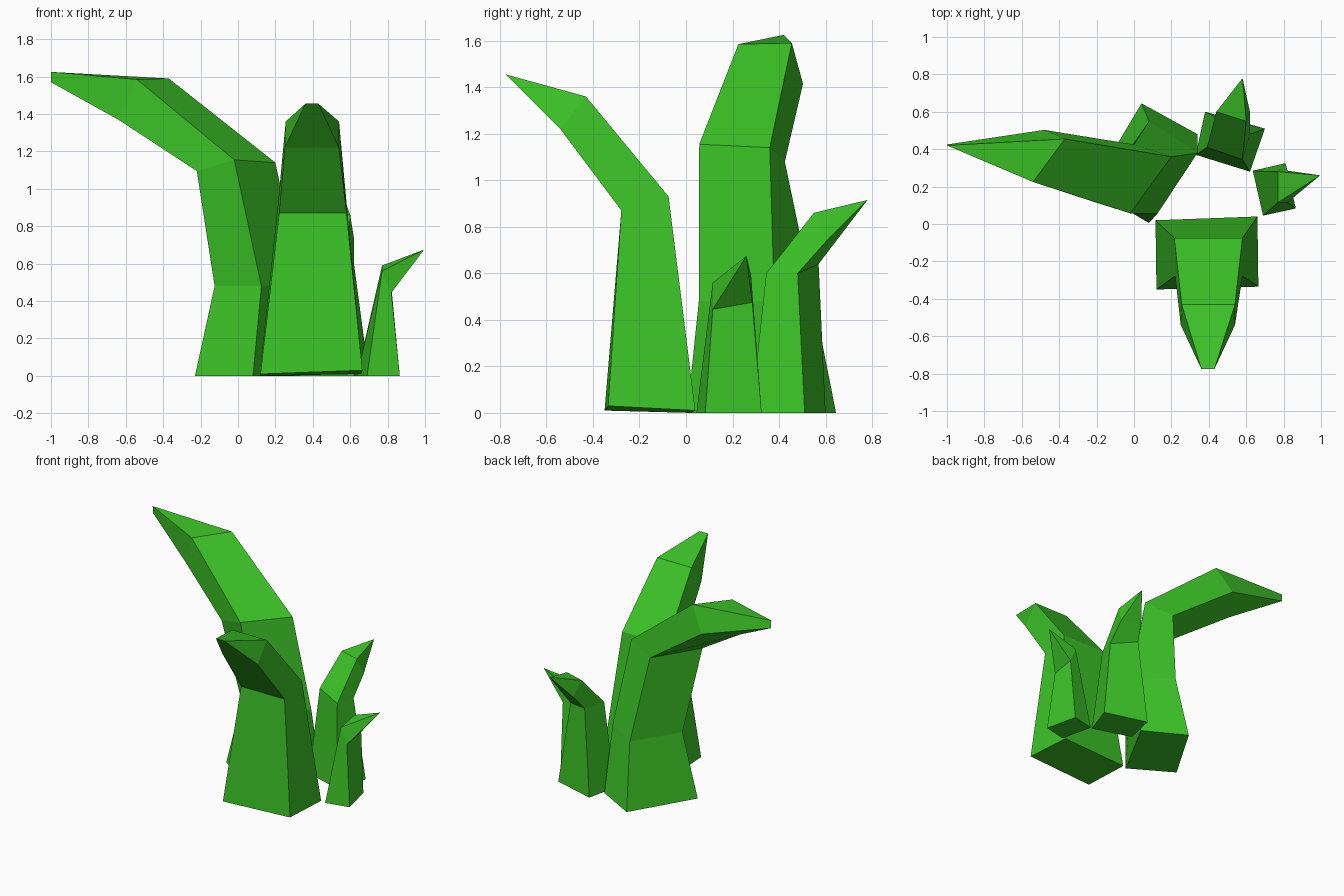
import bpy, bmesh

green = bpy.data.materials.new("leaf green")
green.diffuse_color = (0.045, 0.55, 0.02, 1)


def blade(name, sections):
    """Loft a bent blade through four-cornered sections, closed at both ends."""
    bm = bmesh.new()
    rings = [[bm.verts.new(p) for p in s] for s in sections]
    for a, b in zip(rings, rings[1:]):
        for i in range(4):
            j = (i + 1) % 4
            bm.faces.new((a[i], a[j], b[j], b[i]))
    bm.faces.new(rings[0][::-1])
    bm.faces.new(rings[-1])
    bmesh.ops.remove_doubles(bm, verts=bm.verts, dist=0.001)  # merge the points of the tip
    bmesh.ops.recalc_face_normals(bm, faces=bm.faces)
    me = bpy.data.meshes.new(name)
    bm.to_mesh(me)
    bm.free()
    me.materials.append(green)
    bpy.context.collection.objects.link(bpy.data.objects.new(name, me))


# Tallest blade, bending left (corners: front, right, back, left)
top, low = (-1.0, 0.42, 1.625), (-1.0, 0.425, 1.57)
blade("tall_blade", [
    [(0.08, 0.005, 0), (0.34, 0.48, 0), (0.04, 0.645, 0), (-0.23, 0.19, 0)],
    [(0.125, 0.055, 0.48), (0.34, 0.38, 0.48), (0.08, 0.55, 0.48), (-0.125, 0.22, 0.48)],
    [(-0.02, 0.057, 1.155), (0.2, 0.36, 1.14), (0.0, 0.425, 1.08), (-0.22, 0.12, 1.095)],
    [(-0.54, 0.225, 1.585), (-0.37, 0.455, 1.59), (-0.48, 0.503, 1.415), (-0.64, 0.28, 1.37)],
    [top, top, low, low]])

# Wide blade, bending forward (front left, front right, back right, back left)
tl, tr = (0.36, -0.775, 1.455), (0.43, -0.775, 1.455)
blade("front_blade", [
    [(0.12, -0.35, 0.01), (0.665, -0.335, 0.03), (0.66, 0.04, 0.01), (0.115, 0.02, 0.0)],
    [(0.22, -0.278, 0.87), (0.58, -0.278, 0.87), (0.58, -0.075, 0.93), (0.215, -0.075, 0.93)],
    [(0.25, -0.54, 1.22), (0.54, -0.54, 1.22), (0.54, -0.43, 1.36), (0.255, -0.43, 1.36)],
    [tl, tr, tr, tl]])

# Medium blade, bending back
tip = (0.58, 0.78, 0.915)
blade("back_blade", [
    [(0.33, 0.37, 0), (0.62, 0.28, 0), (0.7, 0.51, 0), (0.38, 0.6, 0)],
    [(0.39, 0.41, 0.64), (0.58, 0.345, 0.6), (0.62, 0.48, 0.6), (0.44, 0.57, 0.64)],
    [(0.44, 0.6, 0.86), (0.6, 0.55, 0.86), (0.62, 0.6, 0.735), (0.48, 0.65, 0.745)],
    [tip] * 4])

# Smallest blade, bending right
blade("small_blade", [
    [(0.69, 0.045, 0), (0.865, 0.083, 0), (0.81, 0.325, 0), (0.635, 0.285, 0)],
    [(0.77, 0.115, 0.56), (0.82, 0.115, 0.445), (0.82, 0.285, 0.475), (0.77, 0.28, 0.59)],
    [(0.995, 0.26, 0.675)] * 4])
